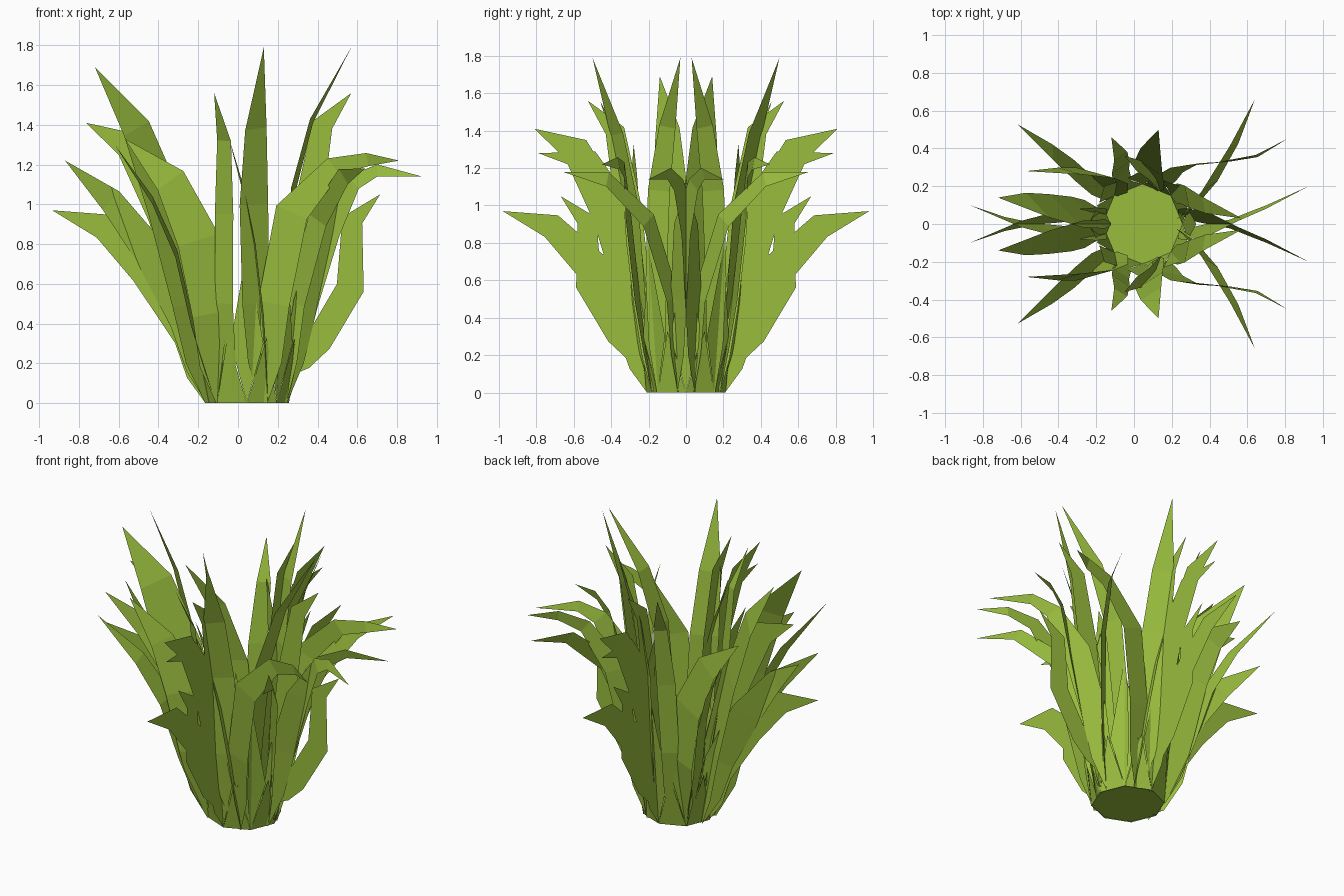
import bpy, bmesh, math
from mathutils import Vector

if "Cube" in bpy.data.objects:
    bpy.data.objects.remove(bpy.data.objects["Cube"])

green = bpy.data.materials.new("leaf_green")
green.diffuse_color = (0.32, 0.51, 0.048, 1)
green.use_nodes = True
green.node_tree.nodes["Principled BSDF"].inputs["Base Color"].default_value = green.diffuse_color

CX, R = 0.045, 0.212          # clump centre and root radius
# relative leaf widths from root to tip, by number of path points
PROFILES = {6: (0.1, 0.75, 0.95, 1.0, 0.75, 0.0),
            7: (0.1, 0.75, 0.95, 1.0, 0.6, 0.4, 0.0)}


def finish(name, bm, mirror=True):
    me = bpy.data.meshes.new(name)
    bm.to_mesh(me)
    bm.free()
    me.materials.append(green)
    ob = bpy.data.objects.new(name, me)
    bpy.context.collection.objects.link(ob)
    if mirror:
        m = ob.modifiers.new("mirror", 'MIRROR')
        m.use_axis = (False, True, False)
        m.use_mirror_merge = False
    return ob


def blade(name, width, turn, *path, mirror=True):
    """Flat tapering leaf along a path; turn 0 = upright sheet, 90 = facing outward."""
    pts = [Vector(p) for p in path]
    u = pts[-1] - pts[0]
    u.z = 0
    h = u.normalized().cross(Vector((0, 0, 1)))
    t = math.radians(turn)
    pts.insert(1, pts[0].lerp(pts[1], 0.42))
    profile = PROFILES[len(pts)]
    bm = bmesh.new()
    rows = []
    for i, p in enumerate(pts[:-1]):
        d = (pts[i + 1] - pts[max(i - 1, 0)]).normalized()
        side = d.cross(h).normalized() * math.cos(t) + h * math.sin(t)
        w = side * width * profile[i]
        a, b = p - w, p + w
        a.z, b.z = max(a.z, 0), max(b.z, 0)
        rows.append((bm.verts.new(a), bm.verts.new(b)))
    for (a, b), (c, e) in zip(rows, rows[1:]):
        bm.faces.new((a, b, e, c))
    bm.faces.new((rows[-1][0], rows[-1][1], bm.verts.new(pts[-1])))
    # face the sheet away from the clump centre
    bm.normal_update()
    total = sum(f.normal.dot(f.calc_center_median() - Vector((CX, 0.01, 0.9)))
                for f in bm.faces)
    if total < 0:
        bmesh.ops.reverse_faces(bm, faces=bm.faces[:])
    finish(name, bm, mirror)


def radial(name, width, ways, *rz):
    """Upright leaf of (radius, height) points, repeated in the given directions."""
    for way in ways:
        dx, dy = {"left": (-1, 0), "right": (1, 0), "side": (0, 1)}[way]
        blade(f"{name}_{way}", width, 0, *[(CX + dx * r, dy * r, z) for r, z in rz],
              mirror=(way == "side"))


def ring(a, r, z):
    return Vector((CX + r * math.cos(a), r * math.sin(a), z))


# Octagonal root plate
step = math.pi / 4
bm = bmesh.new()
bm.faces.new([bm.verts.new(ring(-i * step, R, 0.005)) for i in range(8)])
finish("root_plate", bm, False)

# Short pointed sheaths on each root edge, kite-shaped ones on each corner
sheaths, kites = bmesh.new(), bmesh.new()
for i in range(8):
    a = i * step
    sheaths.faces.new([sheaths.verts.new(v) for v in (
        ring(a, R, 0), ring(a + step, R, 0), ring(a + step / 2, 0.26, 0.33))])
    kites.faces.new([kites.verts.new(v) for v in (
        ring(a, R, 0), ring(a + 0.42 * step, 0.255, 0.3),
        ring(a, 0.285, 0.78), ring(a - 0.42 * step, 0.255, 0.3))])
finish("root_sheaths", sheaths, False)
finish("root_kites", kites, False)

# Upright leaves standing along the main directions
radial("low_leaf", 0.09, ("left", "side"),
       (.2, 0), (.285, .34), (.5, .67), (.72, .89), (.98, .97))
radial("high_leaf", 0.1, ("left", "side"),
       (.2, 0), (.27, .5), (.4, .95), (.59, 1.3), (.81, 1.41))
radial("bent_leaf", 0.07, ("right", "side"),
       (.21, .14), (.36, .31), (.52, .58), (.53, .92), (.67, 1.05))
radial("steep_leaf", 0.07, ("right", "side"),
       (.2, 0), (.25, .5), (.31, 1.0), (.38, 1.4), (.525, 1.56))
radial("drooping_leaf", 0.08, ("side",),
       (.2, 0), (.25, .5), (.34, .95), (.52, 1.24), (.79, 1.28))

# Leaves on the left side
blade("left_arching_leaf", 0.09, 15, (-.15, -.05, 0), (-.27, -.05, .42), (-.45, -.035, .77),
      (-.64, .01, 1.02), (-.87, .1, 1.22))
blade("tall_left_leaf", 0.13, 35, (-.155, .06, 0), (-.24, .06, .5), (-.36, .07, .98),
      (-.51, .1, 1.38), (-.72, .14, 1.69))
blade("narrow_left_leaf", 0.06, 45, (-.11, .14, 0), (-.23, .21, .4), (-.31, .28, .75),
      (-.43, .38, 1.02), (-.62, .53, 1.3))
blade("broad_left_leaf", 0.11, 0, (-.1, .15, 0), (-.13, .24, .45), (-.2, .27, .82),
      (-.34, .28, 1.12), (-.57, .28, 1.33))

# Leaves on the front and back
blade("slim_side_leaf", 0.055, 75, (-.03, .18, 0), (-.07, .26, .5), (-.07, .3, .95),
      (-.07, .36, 1.32), (-.12, .46, 1.56))
blade("tall_side_leaf", 0.085, 120, (.115, .18, 0), (.09, .26, .5), (.08, .3, 1.0),
      (.09, .37, 1.38), (.13, .5, 1.79))
blade("leaning_side_leaf", 0.04, 60, (.15, .18, 0), (.12, .24, .45), (.08, .28, .8),
      (.02, .31, 1.1), (-.05, .36, 1.35))

# Leaves on the right side
blade("tall_right_leaf", 0.06, 60, (.195, .15, 0), (.24, .16, .6), (.28, .145, 1.08),
      (.37, .1, 1.42), (.57, .03, 1.79))
blade("right_curling_leaf", 0.06, 20, (.24, .04, 0), (.29, .07, .5), (.4, .2, .92),
      (.53, .42, 1.14), (.64, .66, 1.18))
blade("right_arching_leaf", 0.085, 12, (.14, .18, 0), (.18, .26, .5), (.27, .31, .96),
      (.48, .33, 1.19), (.65, .36, 1.225), (.81, .45, 1.22))
blade("right_crossing_leaf", 0.08, -15, (.24, -.05, 0), (.34, -.04, .5), (.45, -.02, .87),
      (.58, .04, 1.11), (.7, .09, 1.17), (.925, .2, 1.14))
